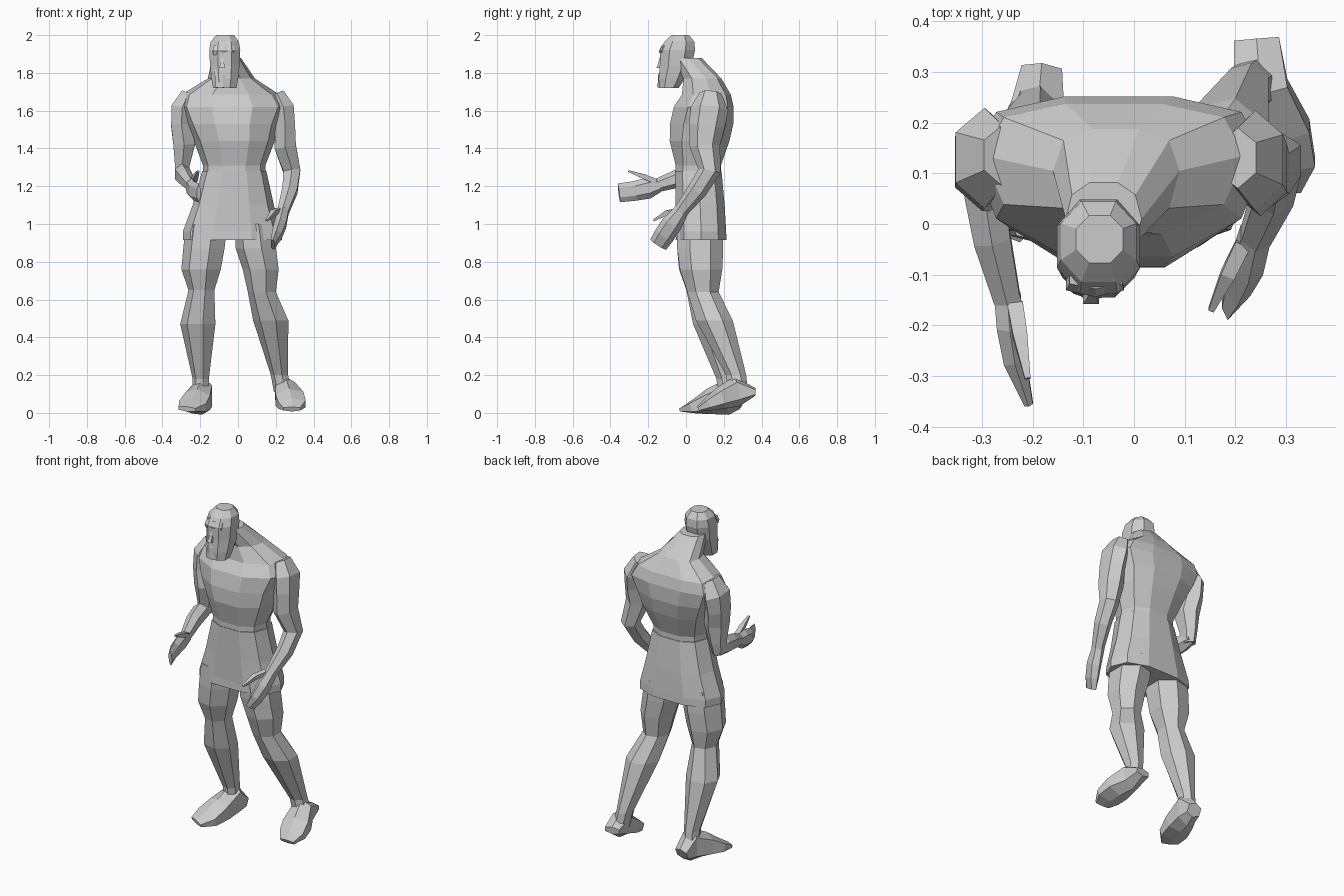
import bpy
from math import cos, sin, pi
from mathutils import Vector


def loft(name, rings, n=8, upright=False, power=1.0, phase=0.5):
    """Skin rings (x, y, z, half width, half depth[, side sweep]) into a closed flat-shaded tube."""
    pts = [Vector(r[:3]) for r in rings]
    verts, faces = [], []
    for i, r in enumerate(rings):
        t = pts[min(i + 1, len(pts) - 1)] - pts[max(i - 1, 0)]
        t = Vector((0, 0, 1)) if upright else t.normalized()
        u = (Vector((1, 0, 0)) - t * t.x).normalized()
        v = t.cross(u)
        sweep = r[5] if len(r) > 5 else 0
        for k in range(n):
            a = 2 * pi * (k + phase) / n
            c, s = cos(a), sin(a)
            cu = abs(c) ** power * (1 if c > 0 else -1)
            sv = abs(s) ** power * (1 if s > 0 else -1)
            verts.append(pts[i] + u * r[3] * cu + v * (r[4] * sv + sweep * c * c))
    for i in range(len(rings) - 1):
        for k in range(n):
            k2 = (k + 1) % n
            faces.append((i * n + k, i * n + k2, (i + 1) * n + k2, (i + 1) * n + k))
    faces.append(tuple(reversed(range(n))))
    faces.append(tuple(range((len(rings) - 1) * n, len(rings) * n)))
    me = bpy.data.meshes.new(name)
    me.from_pydata(verts, [], faces)
    me.update()
    ob = bpy.data.objects.new(name, me)
    bpy.context.collection.objects.link(ob)
    return ob


# Torso, trapezius and neck
loft("torso", [
    (-.02, .065, 1.24, .165, .125),
    (-.02, .065, 1.31, .165, .125),
    (-.02, .07, 1.44, .215, .165, .02),
    (-.03, .08, 1.53, .25, .175, .03),
    (-.03, .09, 1.62, .29, .165, .04),
    (-.04, .105, 1.685, .26, .135, .03),
    (-.035, .085, 1.77, .125, .105, .02),
    (-.06, .01, 1.88, .075, .075),
], n=10, upright=True, power=.85, phase=0)

# Skirt flaring from the waist
loft("skirt", [
    (-.03, .08, .915, .262, .14),
    (-.03, .08, .96, .262, .138),
    (-.025, .075, 1.1, .215, .135),
    (-.02, .065, 1.28, .17, .128),
], n=10, upright=True, power=.8, phase=0)

# Head with beard, nose and brow, turned slightly to its right
loft("head", [
    (-.07, -.09, 1.72, .066, .055),
    (-.07, -.075, 1.77, .076, .075),
    (-.07, -.055, 1.84, .084, .09),
    (-.07, -.045, 1.92, .088, .1),
    (-.07, -.035, 1.965, .08, .085),
    (-.068, -.03, 2.0, .05, .05),
], n=8, upright=True, power=.9)
loft("nose", [
    (-.085, -.142, 1.825, .022, .022),
    (-.083, -.135, 1.85, .014, .018),
    (-.08, -.125, 1.9, .009, .012),
], n=4, upright=True)
loft("brow", [
    (-.078, -.115, 1.895, .06, .02),
    (-.077, -.118, 1.915, .066, .026),
    (-.075, -.108, 1.945, .06, .02),
], n=6, upright=True)
loft("beard", [
    (-.08, -.125, 1.722, .045, .026),
    (-.08, -.122, 1.79, .05, .025),
    (-.08, -.115, 1.82, .05, .02),
], n=6, upright=True)

# Right arm, bent forward
loft("right_upper_arm", [
    (-.26, .135, 1.69, .045, .06),
    (-.295, .13, 1.61, .068, .1),
    (-.3, .12, 1.52, .062, .095),
    (-.285, .11, 1.42, .066, .085),
    (-.295, .115, 1.31, .045, .06),
    (-.3, .11, 1.24, .035, .045),
], n=6)
loft("right_forearm", [
    (-.3, .14, 1.27, .035, .04),
    (-.295, .06, 1.265, .046, .055),
    (-.28, -.03, 1.245, .042, .05),
    (-.25, -.15, 1.205, .03, .036),
], n=6)
loft("right_hand", [
    (-.25, -.14, 1.205, .03, .036),
    (-.245, -.2, 1.19, .03, .056),
    (-.235, -.27, 1.175, .026, .052),
    (-.208, -.355, 1.165, .01, .05),
], n=6)
loft("right_thumb", [
    (-.235, -.16, 1.225, .022, .02),
    (-.225, -.22, 1.25, .02, .018),
    (-.21, -.305, 1.28, .008, .006),
], n=4)

# Left arm, hanging
loft("left_arm", [
    (.205, .13, 1.69, .045, .06),
    (.24, .125, 1.61, .065, .1),
    (.25, .11, 1.52, .06, .095),
    (.25, .1, 1.41, .066, .08),
    (.285, .125, 1.28, .052, .06),
    (.275, .06, 1.18, .046, .052),
    (.24, -.025, 1.07, .034, .038),
], n=6)
loft("left_hand", [
    (.24, -.02, 1.075, .034, .038),
    (.225, -.075, 1.0, .035, .055),
    (.205, -.115, .94, .03, .055),
    (.185, -.148, .89, .014, .05),
], n=6)
loft("left_thumb", [
    (.215, -.04, 1.07, .022, .02),
    (.185, -.1, 1.06, .02, .018),
    (.152, -.17, 1.02, .008, .008),
], n=4)

# Legs: thigh, knee, calf, ankle
loft("right_leg", [
    (-.16, .075, 1.0, .115, .125),
    (-.175, .075, .87, .115, .125),
    (-.19, .075, .76, .11, .115),
    (-.19, .085, .65, .072, .085),
    (-.208, .13, .47, .098, .095),
    (-.195, .215, .18, .045, .055),
    (-.195, .225, .08, .05, .055),
], n=7, upright=True)
loft("left_leg", [
    (.085, .075, 1.0, .105, .125),
    (.1, .075, .87, .112, .125),
    (.125, .08, .76, .1, .115),
    (.13, .09, .64, .078, .085),
    (.178, .15, .49, .098, .1),
    (.222, .265, .2, .048, .055),
    (.24, .275, .11, .05, .055),
], n=7, upright=True)

# Feet as wedges from heel to toe
loft("right_foot", [
    (-.182, .3, .055, .045, .04),
    (-.19, .23, .09, .06, .1),
    (-.215, .13, .06, .078, .07),
    (-.24, .05, .035, .085, .04),
    (-.27, -.015, .02, .055, .014),
], n=6, upright=False, power=.8)
loft("left_foot", [
    (.242, .365, .11, .05, .022),
    (.25, .27, .115, .06, .08),
    (.272, .18, .075, .085, .058),
    (.285, .115, .045, .082, .036),
    (.285, .065, .02, .05, .014),
], n=6, upright=False, power=.8)
